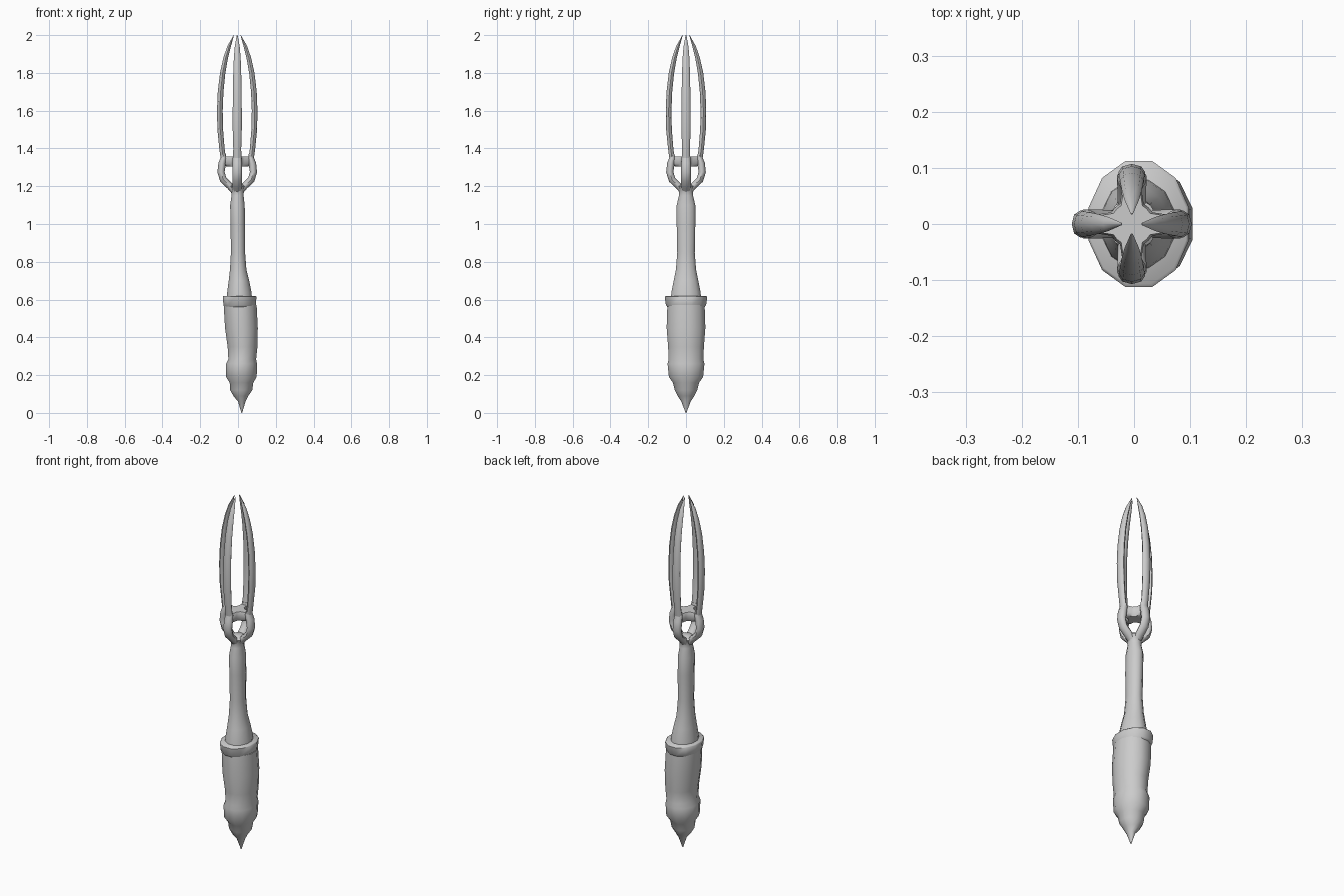
import bpy, bmesh, math
from mathutils import Vector

if "Cube" in bpy.data.objects:
    bpy.data.objects.remove(bpy.data.objects["Cube"], do_unlink=True)

grey = bpy.data.materials.new("plain grey")
grey.use_nodes = True
COLOUR = (0.6, 0.6, 0.6, 1)
grey.diffuse_color = COLOUR
grey.node_tree.nodes["Principled BSDF"].inputs["Base Color"].default_value = COLOUR


def finish(name, bm, angle=50, subdiv=0):
    bmesh.ops.recalc_face_normals(bm, faces=bm.faces)
    mesh = bpy.data.meshes.new(name)
    bm.to_mesh(mesh)
    bm.free()
    mesh.materials.append(grey)
    obj = bpy.data.objects.new(name, mesh)
    bpy.context.collection.objects.link(obj)
    if subdiv:
        mod = obj.modifiers.new("smooth", "SUBSURF")
        mod.levels = mod.render_levels = subdiv
    bpy.ops.object.select_all(action="DESELECT")
    obj.select_set(True)
    bpy.context.view_layer.objects.active = obj
    bpy.ops.object.shade_smooth_by_angle(angle=math.radians(angle))
    return obj


def loft(bm, rings):
    """Skin a list of equal-length point rings and cap both ends."""
    loops = [[bm.verts.new(p) for p in ring] for ring in rings]
    for a, b in zip(loops, loops[1:]):
        for i in range(len(a)):
            j = (i + 1) % len(a)
            bm.faces.new((a[i], a[j], b[j], b[i]))
    bm.faces.new(loops[0][::-1])
    bm.faces.new(loops[-1])


def turned(name, rows, sides=12):
    """Oval rings from rows of height, left edge, right edge, half depth."""
    rings = []
    for z, x0, x1, ry in rows:
        ring = []
        for i in range(sides):
            a = math.tau * (i + 0.5) / sides
            ring.append(((x0 + x1) / 2 + (x1 - x0) / 2 * math.cos(a) * 1.02,
                         ry * math.sin(a) * 1.02, z))
        rings.append(ring)
    bm = bmesh.new()
    loft(bm, rings)
    return finish(name, bm)


# Grip with its pointed pommel
turned("grip", [
    (0.0, 0.018, 0.022, 0.002), (0.06, 0.0, 0.04, 0.025), (0.09, -0.025, 0.055, 0.045),
    (0.12, -0.042, 0.076, 0.06), (0.16, -0.045, 0.082, 0.07), (0.19, -0.064, 0.1, 0.092),
    (0.26, -0.064, 0.102, 0.099), (0.285, -0.052, 0.097, 0.093), (0.35, -0.056, 0.104, 0.096),
    (0.45, -0.07, 0.106, 0.104), (0.57, -0.077, 0.1, 0.1)])

# Collar between grip and shaft
turned("collar", [
    (0.555, -0.07, 0.09, 0.095), (0.57, -0.078, 0.096, 0.108),
    (0.615, -0.082, 0.099, 0.114), (0.62, -0.078, 0.094, 0.108)])

# Slim shaft, flared at the foot and opening into the cage
turned("shaft", [
    (0.6, -0.06, 0.076, 0.082), (0.64, -0.058, 0.072, 0.078), (0.7, -0.05, 0.06, 0.066),
    (0.76, -0.043, 0.045, 0.054), (0.85, -0.038, 0.038, 0.047), (1.0, -0.04, 0.038, 0.05),
    (1.1, -0.042, 0.036, 0.05), (1.15, -0.035, 0.03, 0.038), (1.18, -0.036, 0.032, 0.036),
    (1.2, -0.046, 0.042, 0.046), (1.215, -0.025, 0.022, 0.025)])


def arm(name, rows, turn, sides=8):
    """Curved bar from rows of height, radius, half thickness, half width."""
    rings = []
    spine = [Vector((r, 0, z)) for z, r, t, w in rows]
    for k, (z, r, t, w) in enumerate(rows):
        along = (spine[min(k + 1, len(rows) - 1)] - spine[max(k - 1, 0)]).normalized()
        out = Vector((along.z, 0, -along.x))
        ring = []
        for i in range(sides):
            a = math.tau * i / sides
            p = spine[k] + out * t * math.cos(a) + Vector((0, w * math.sin(a), 0))
            ring.append((p.x * math.cos(turn) - p.y * math.sin(turn) - 0.004,
                         p.x * math.sin(turn) + p.y * math.cos(turn), p.z))
        rings.append(ring)
    bm = bmesh.new()
    loft(bm, rings)
    return finish(name, bm, 60)


CAGE = [(1.17, 0.012, 0.018, 0.022), (1.2, 0.038, 0.018, 0.025), (1.235, 0.074, 0.019, 0.026),
        (1.275, 0.086, 0.019, 0.026), (1.32, 0.08, 0.02, 0.026), (1.35, 0.072, 0.016, 0.024),
        (1.37, 0.073, 0.012, 0.02)]
PRONG = [(1.34, 0.073, 0.014, 0.022), (1.4, 0.081, 0.014, 0.021), (1.5, 0.09, 0.015, 0.024),
         (1.6, 0.092, 0.015, 0.024), (1.7, 0.088, 0.015, 0.023), (1.8, 0.077, 0.014, 0.021),
         (1.88, 0.061, 0.012, 0.018), (1.94, 0.043, 0.009, 0.013), (2.0, 0.018, 0.001, 0.002)]
for side, turn in (("left", 0), ("back", 90), ("right", 180), ("front", 270)):
    arm(side + "_cage_rib", CAGE, math.radians(turn))
    arm(side + "_prong", PRONG, math.radians(turn))

# Star-shaped web that ties the four prongs together
web = bmesh.new()
layers = []
for z, scale in ((1.305, 0.75), (1.32, 0.95), (1.345, 1.0), (1.358, 0.9)):
    ring = []
    for i in range(24):
        a = math.tau * i / 24
        reach = (0.042 + 0.036 * abs(math.cos(2 * a)) ** 3 * (math.cos(4 * a) > 0)
                 * (i % 6 in (0, 1, 5))) * scale
        ring.append((reach * math.cos(a) - 0.004, reach * math.sin(a), z))
    layers.append(ring)
loft(web, layers)
finish("prong_web", web, 60)
